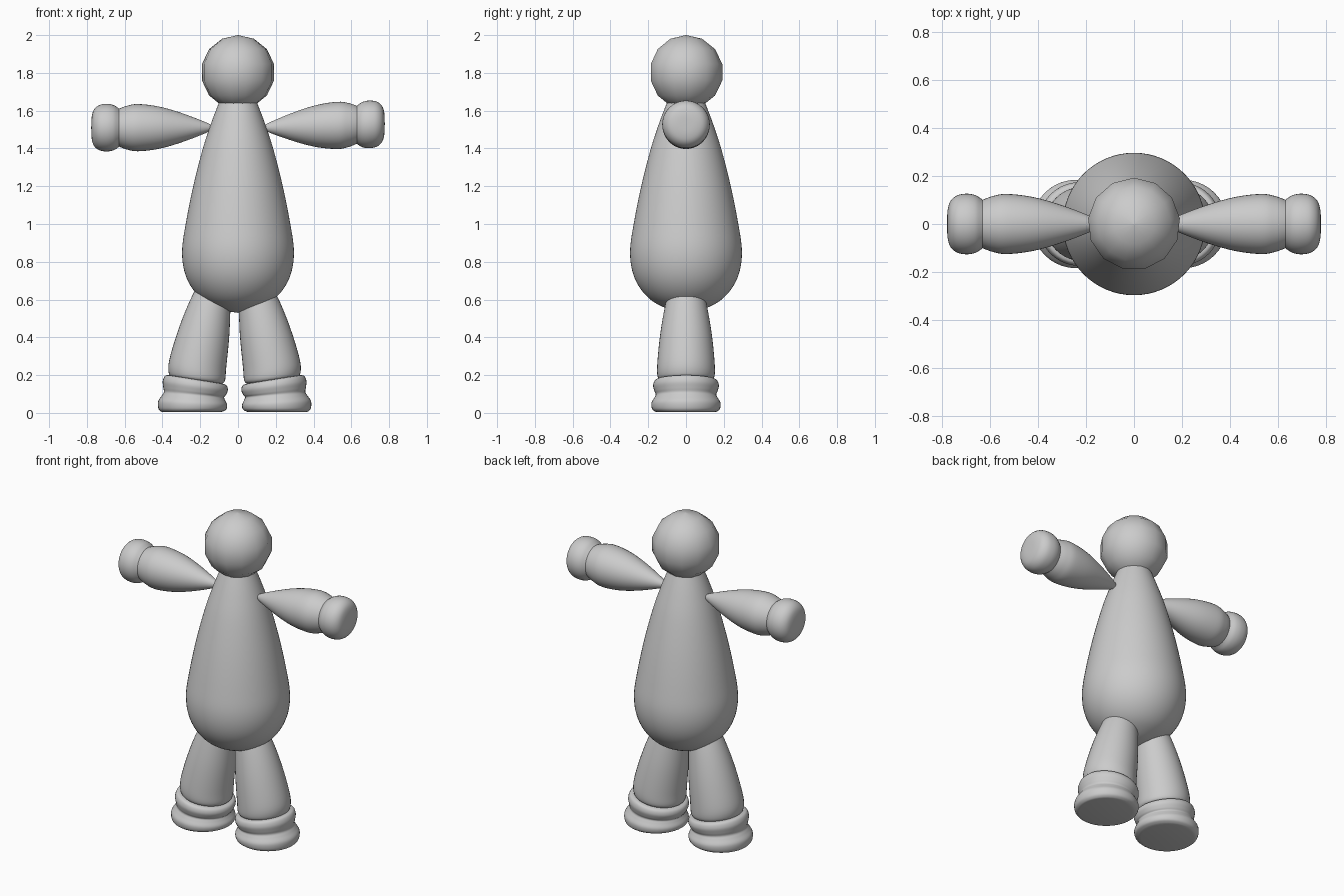
import bpy, bmesh, math
from mathutils import Vector

if "Cube" in bpy.data.objects:
    bpy.data.objects.remove(bpy.data.objects["Cube"], do_unlink=True)

clay = bpy.data.materials.new("plain grey")
clay.use_nodes = True
GREY = (0.6, 0.6, 0.6, 1)
clay.diffuse_color = GREY
clay.node_tree.nodes["Principled BSDF"].inputs["Base Color"].default_value = GREY


def spline(rings, steps):
    """Smooth the list of rings with a Catmull-Rom curve."""
    pts = [Vector(r) for r in rings]
    out = []
    for i in range(len(pts) - 1):
        a, b, c, d = (pts[max(0, min(len(pts) - 1, i + k))] for k in (-1, 0, 1, 2))
        for s in range(steps):
            t = s / steps
            out.append(0.5 * (2 * b + (c - a) * t + (2 * a - 5 * b + 4 * c - d) * t ** 2
                              + (3 * b - 3 * c + d - a) * t ** 3))
    return out + [pts[-1]]


def loft(name, rings, segs=40, steps=5, sharp=40):
    """Skin round rings given as (x, z, radius, tilt in degrees)."""
    bm = bmesh.new()
    loops = []
    for x, z, r, tilt in (spline(rings, steps) if steps > 1 else rings):
        u = Vector((math.cos(math.radians(tilt)), 0, math.sin(math.radians(tilt))))
        loop = []
        for k in range(segs):
            a = math.pi / 2 + math.tau * k / segs
            p = Vector((x, 0, z)) + max(r, 0.001) * (math.cos(a) * u + Vector((0, math.sin(a), 0)))
            loop.append(bm.verts.new(p))
        loops.append(loop)
    for low, high in zip(loops, loops[1:]):
        for k in range(segs):
            n = (k + 1) % segs
            bm.faces.new((low[k], low[n], high[n], high[k]))
    bm.faces.new(loops[0])
    bm.faces.new(loops[-1])
    bmesh.ops.recalc_face_normals(bm, faces=bm.faces)
    mesh = bpy.data.meshes.new(name)
    bm.to_mesh(mesh)
    bm.free()
    mesh.materials.append(clay)
    obj = bpy.data.objects.new(name, mesh)
    bpy.context.collection.objects.link(obj)
    bpy.ops.object.select_all(action="DESELECT")
    obj.select_set(True)
    bpy.context.view_layer.objects.active = obj
    bpy.ops.object.shade_smooth_by_angle(angle=math.radians(sharp))
    return obj


# Pear-shaped body, from the bottom up
body = [(0.53, 0), (0.545, 0.08), (0.59, 0.175), (0.66, 0.243), (0.75, 0.284), (0.86, 0.296),
        (1.0, 0.277), (1.2, 0.237), (1.4, 0.186), (1.54, 0.14), (1.645, 0.1)]
loft("body", [(0, z, r, 0) for z, r in body], segs=64)

# Ball head with a coarse outline
HEAD_R, BANDS = 0.197, 7
head = [math.pi * k / BANDS for k in range(BANDS + 1)]
loft("head", [(0, 1.803 - HEAD_R * math.cos(a), HEAD_R * math.sin(a), 0) for a in head],
     segs=13, steps=1, sharp=60)

# Arms and hands lie sideways: (distance from the middle, radius)
arm = [(0.125, 0), (0.16, 0.024), (0.3, 0.078), (0.42, 0.112), (0.53, 0.125),
       (0.59, 0.115), (0.635, 0.098)]
hand = [(0.622, 0.095), (0.635, 0.105), (0.66, 0.12), (0.695, 0.126), (0.735, 0.119),
        (0.763, 0.095), (0.775, 0.055), (0.777, 0)]
# Legs and boots: (distance from the middle, height, radius, tilt)
leg = [(0.08, 0.74, 0.07, 22), (0.125, 0.58, 0.108, 18), (0.163, 0.42, 0.136, 10),
       (0.195, 0.26, 0.152, 8), (0.2, 0.19, 0.15, 8), (0.203, 0.17, 0.13, 8)]
boot = [(0.205, 0.178, 0.13, 9), (0.205, 0.172, 0.163, 9), (0.208, 0.145, 0.174, 8),
        (0.212, 0.115, 0.167, 7), (0.215, 0.097, 0.16, 5), (0.218, 0.08, 0.168, 4),
        (0.222, 0.052, 0.183, 3), (0.224, 0.022, 0.18, 1), (0.226, 0.008, 0.165, 0),
        (0.226, 0.004, 0.15, 0)]
HIP_X = -0.018

for side, s, lift in (("left", 1, 0.032), ("right", -1, 0)):
    for part, profile in (("arm", arm), ("hand", hand)):
        loft(f"{side}_{part}", [(s * x, 1.51 + lift * (x - 0.15), r, 90) for x, r in profile], sharp=60)
    for part, rings in (("leg", leg), ("boot", boot)):
        loft(f"{side}_{part}", [(HIP_X + s * x, z, r, s * t) for x, z, r, t in rings], sharp=50)
